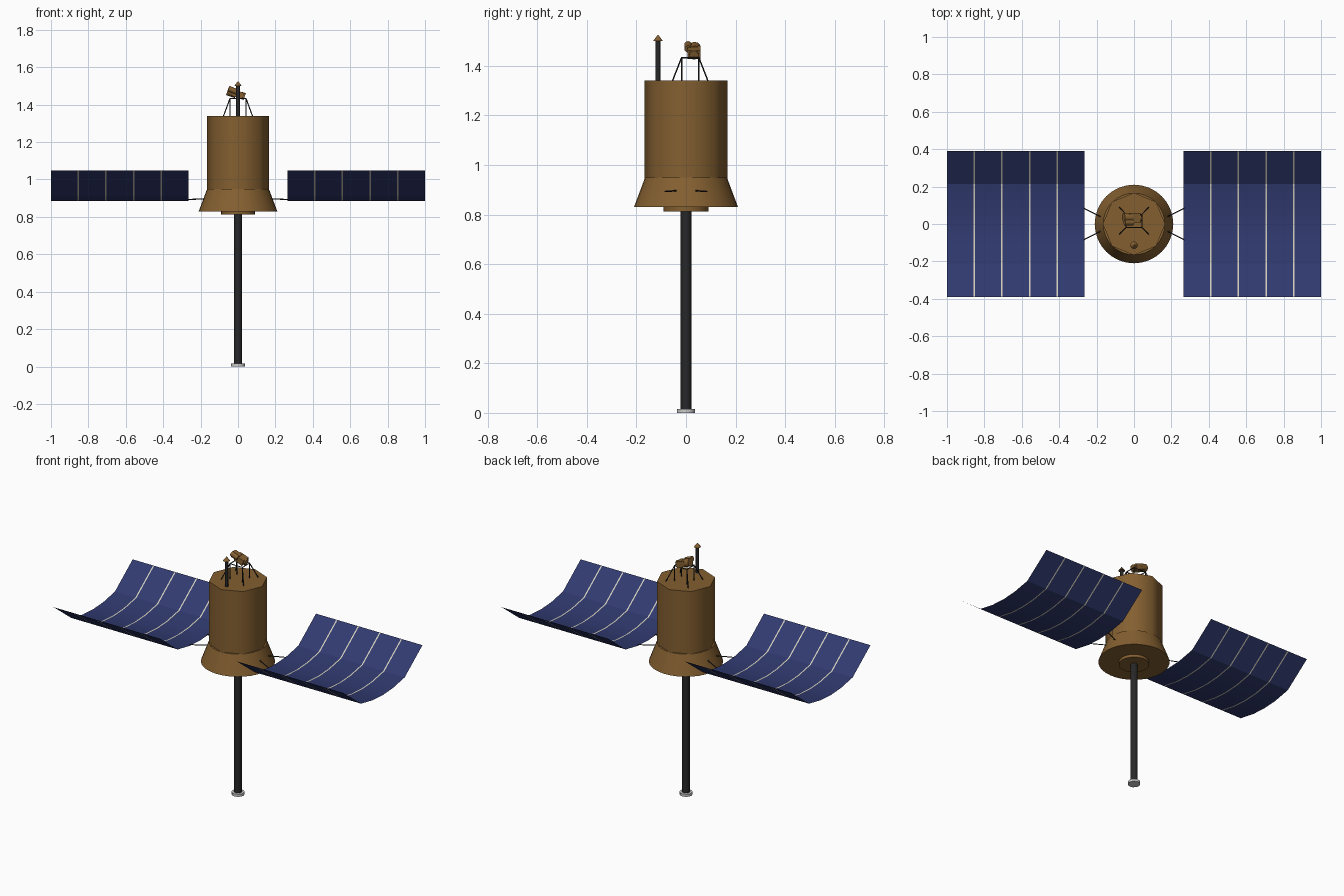
import bpy, bmesh, math
from mathutils import Vector, Matrix

if "Cube" in bpy.data.objects:
    bpy.data.objects.remove(bpy.data.objects["Cube"])


def mat(name, c):
    m = bpy.data.materials.new(name)
    m.diffuse_color = (*c, 1)
    m.use_nodes = True
    m.node_tree.nodes["Principled BSDF"].inputs["Base Color"].default_value = m.diffuse_color
    return m


GOLD = mat("gold_foil", (0.23, 0.115, 0.03))
BLUE = mat("solar_blue", (0.03, 0.042, 0.16))
DARK = mat("dark_metal", (0.02, 0.02, 0.02))
CREAM = mat("panel_seam", (0.65, 0.62, 0.5))


def finish(name, bm, material, smooth=None):
    me = bpy.data.meshes.new(name)
    bm.to_mesh(me)
    bm.free()
    ob = bpy.data.objects.new(name, me)
    bpy.context.collection.objects.link(ob)
    if material:
        me.materials.append(material)
    if smooth:
        bpy.ops.object.select_all(action='DESELECT')
        ob.select_set(True)
        bpy.context.view_layer.objects.active = ob
        bpy.ops.object.shade_smooth_by_angle(angle=math.radians(smooth))
    return ob


def rod(name, a, b, r1, material, r2=None, sides=16, smooth=50):
    """Cylinder or cone running from a to b."""
    a, b = Vector(a), Vector(b)
    d = b - a
    bm = bmesh.new()
    bmesh.ops.create_cone(bm, cap_ends=True, segments=sides, radius1=r1,
                          radius2=r1 if r2 is None else r2, depth=d.length)
    rot = d.to_track_quat('Z', 'Y').to_matrix().to_4x4()
    bm.transform(Matrix.Translation((a + b) / 2) @ rot)
    return finish(name, bm, material, smooth)


def box(name, centre, size, material, tilt=0):
    bm = bmesh.new()
    bmesh.ops.create_cube(bm, size=1)
    bm.transform(Matrix.Translation(centre) @ Matrix.Rotation(tilt, 4, 'Y')
                 @ Matrix.Diagonal((*size, 1)))
    return finish(name, bm, material)


# Central body, flared skirt and mast
rod("body", (0, 0, 0.83), (0, 0, 1.34), 0.167, GOLD, sides=8)
rod("skirt", (0, 0, 0.83), (0, 0, 0.95), 0.21, GOLD, r2=0.165, sides=32)
rod("mast_collar", (0, 0, 0.812), (0, 0, 0.832), 0.09, GOLD, sides=24)
rod("mast", (0, 0, 0.01), (0, 0, 0.815), 0.022, DARK, sides=12)
rod("mast_foot", (0, 0, 0), (0, 0, 0.016), 0.037, None, sides=12)

# Solar wings: curved sheets split by pale seams
PROFILE = [(-0.39, 1.048), (-0.215, 0.914), (-0.1, 0.892), (0, 0.886),
           (0.1, 0.892), (0.215, 0.914), (0.39, 1.048)]
X0, X1, SEAM, COUNT = 0.265, 1.0, 0.008, 5
WIDTH = (X1 - X0 - SEAM * (COUNT - 1)) / COUNT


def sheet(name, xa, xb, material):
    bm = bmesh.new()
    rows = [[bm.verts.new((x, y, z)) for x in sorted((xa, xb))] for y, z in PROFILE]
    for p, q in zip(rows, rows[1:]):
        bm.faces.new((p[0], p[1], q[1], q[0]))
    return finish(name, bm, material, 20)


for side, s in (("left", -1), ("right", 1)):
    for i in range(COUNT):
        x = X0 + i * (WIDTH + SEAM)
        sheet(f"{side}_solar_panel_{i + 1}", s * x, s * (x + WIDTH), BLUE)
        if i < COUNT - 1:
            sheet(f"{side}_panel_seam_{i + 1}", s * (x + WIDTH),
                  s * (x + WIDTH + SEAM), CREAM)
    # Struts joining wing and skirt
    for t in (-1, 1):
        rod(f"{side}_wing_strut", (s * 0.16, t * 0.03, 0.897),
            (s * 0.27, t * 0.085, 0.893), 0.003, DARK, sides=6)

# Antenna with pointed cap
rod("antenna", (0, -0.113, 1.335), (0, -0.113, 1.507), 0.01, DARK, sides=12)
rod("antenna_cap", (0, -0.113, 1.5), (0, -0.113, 1.525), 0.02, GOLD, r2=0.001, sides=12)

# Camera stand
CY = 0.017
for sx in (-1, 1):
    for sy in (-1, 1):
        top = (sx * 0.043, CY + sy * 0.035, 1.433)
        rod("stand_leg", (sx * 0.078, CY + sy * 0.072, 1.338), top, 0.003, DARK, sides=6)
        rod("stand_post", (top[0], top[1], 1.338), top, 0.003, DARK, sides=6)
    rod("stand_side_rail", (sx * 0.043, CY - 0.037, 1.433),
        (sx * 0.043, CY + 0.037, 1.433), 0.003, DARK, sides=6)
    rod("stand_cross_rail", (-0.045, CY + sx * 0.035, 1.433),
        (0.045, CY + sx * 0.035, 1.433), 0.003, DARK, sides=6)

# Tilted camera head with two barrels
box("camera_body", (0, 0.032, 1.455), (0.06, 0.052, 0.036), GOLD, 0.35)
rod("camera_barrel", (-0.056, 0.035, 1.474), (-0.01, 0.035, 1.458), 0.024, GOLD, sides=12)
rod("camera_finder", (-0.05, 0.008, 1.486), (-0.005, 0.008, 1.468), 0.015, GOLD, sides=12)
rod("camera_rear", (0.015, 0.032, 1.45), (0.036, 0.032, 1.443), 0.019, GOLD, sides=12)
